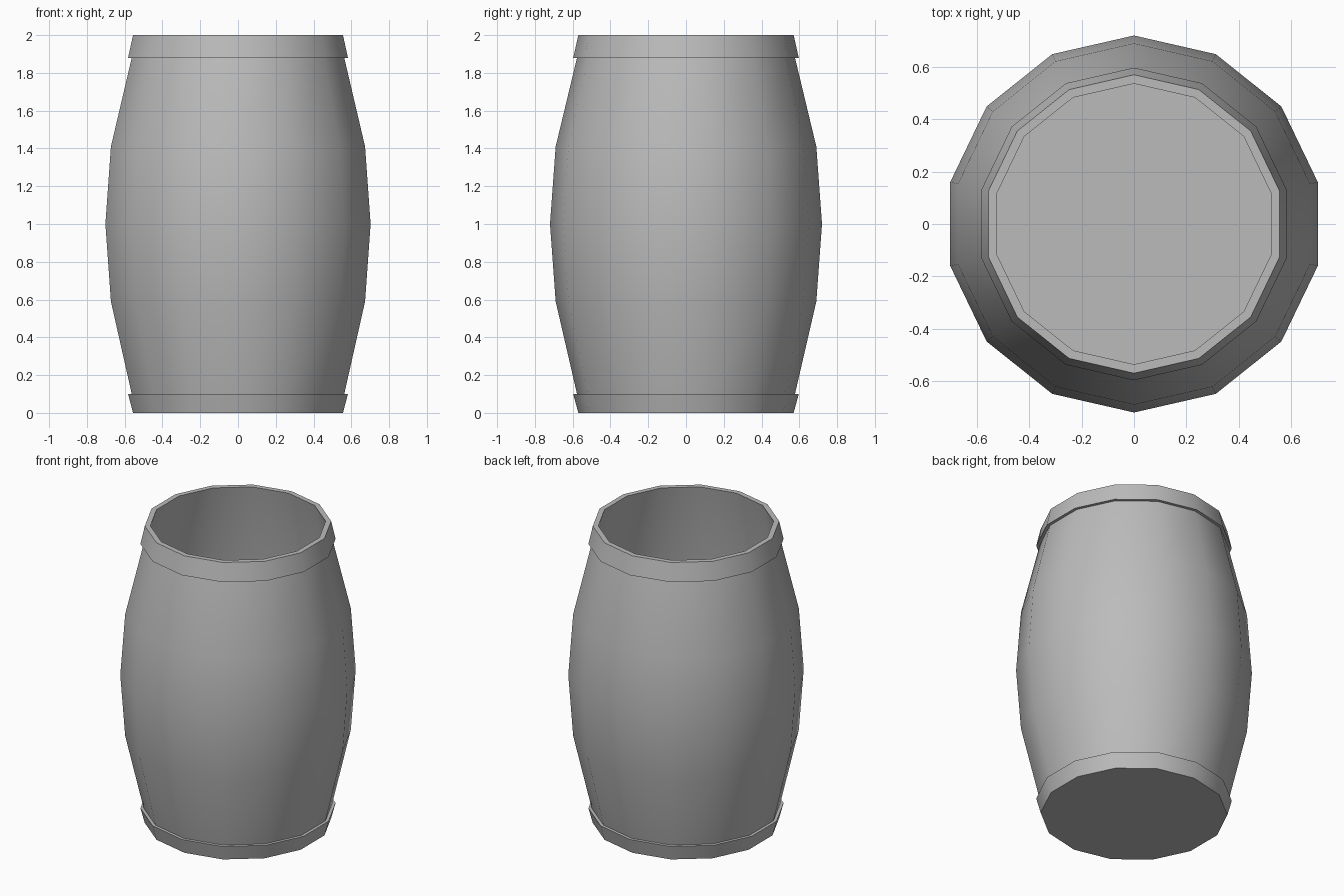
import bpy, bmesh, math

if "Cube" in bpy.data.objects:
    bpy.data.objects.remove(bpy.data.objects["Cube"])

SIDES = 14

grey = bpy.data.materials.new("barrel grey")
grey.diffuse_color = (0.5, 0.5, 0.5, 1)
grey.use_nodes = True
grey.node_tree.nodes["Principled BSDF"].inputs["Base Color"].default_value = grey.diffuse_color


def lathe(name, profile):
    """Spin (radius, height) points round z and cap both ends with a flat disc."""
    bm = bmesh.new()
    rings = []
    for r, z in profile:
        angles = [math.pi / 2 + 2 * math.pi * i / SIDES for i in range(SIDES)]
        rings.append([bm.verts.new((r * math.cos(a), r * math.sin(a), z)) for a in angles])
    for low, high in zip(rings, rings[1:]):
        for i in range(SIDES):
            j = (i + 1) % SIDES
            bm.faces.new((low[i], low[j], high[j], high[i]))
    bm.faces.new(rings[0][::-1])
    bm.faces.new(rings[-1])
    bmesh.ops.recalc_face_normals(bm, faces=bm.faces)
    mesh = bpy.data.meshes.new(name)
    bm.to_mesh(mesh)
    bm.free()
    mesh.materials.append(grey)
    obj = bpy.data.objects.new(name, mesh)
    bpy.context.collection.objects.link(obj)
    bpy.context.view_layer.objects.active = obj
    obj.select_set(True)
    bpy.ops.object.shade_smooth_by_angle(angle=math.radians(35))
    obj.select_set(False)
    return obj


# Bulging outer wall with a flared hoop at each end
outer = [(0.57, 0), (0.597, 0.10), (0.577, 0.10), (0.69, 0.59), (0.72, 1.0),
         (0.69, 1.41), (0.577, 1.88), (0.597, 1.88), (0.57, 2.0)]
# Hollow inside: lip, parallel inner wall and floor
inner = [(0.536, 2.0), (0.655, 1.41), (0.685, 1.0), (0.655, 0.59), (0.54, 0.035)]

lathe("barrel", outer + inner)
